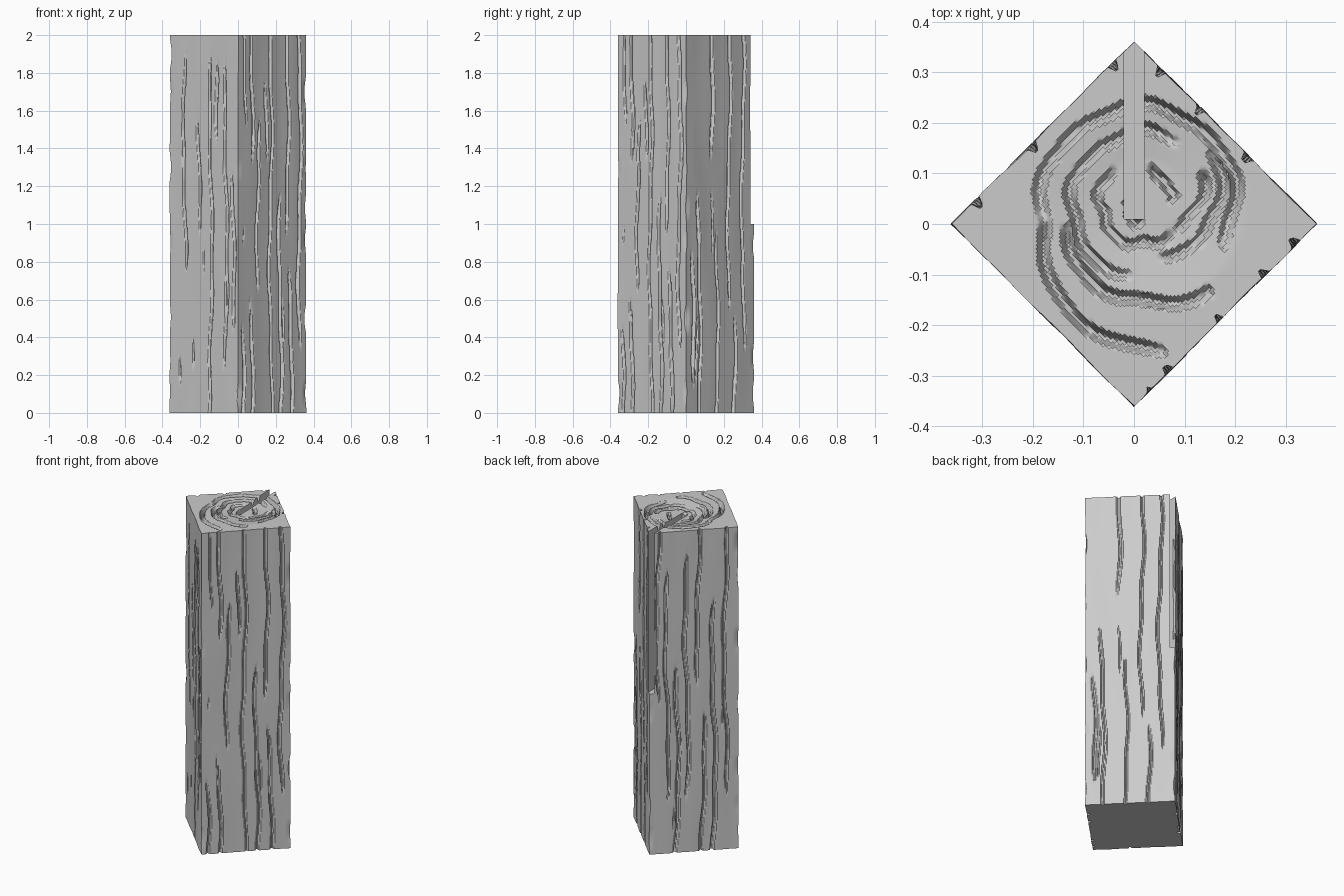
import bpy, bmesh, math, random
from mathutils import Vector, noise

random.seed(7)
cube = bpy.data.objects.get("Cube")
if cube:
    bpy.data.objects.remove(cube)

HALF, HEIGHT = 0.258, 2.0
COLS, ROWS = 96, 150

wood = bpy.data.materials.new("weathered_grey")
wood.use_nodes = True
grey = (0.6, 0.6, 0.6, 1)
wood.diffuse_color = grey
wood.node_tree.nodes["Principled BSDF"].inputs["Base Color"].default_value = grey

# Main cracks on each side: position across the side, lower end, upper end
CRACKS = {
    "front_right": [(.07, 0, .5), (.2, 1.3, 2), (.2, 0, .6), (.3, .6, 1.6), (.4, 1.3, 1.8),
                    (.48, 0, 2), (.62, 0, 1.2), (.72, .9, 2), (.77, 0, .8), (.9, .3, 2)],
    "back_left": [(.9, .9, 2), (.8, .3, 1.8), (.69, 0, 1.2), (.58, .3, 1.9), (.45, 1, 2),
                  (.4, 0, .9), (.28, 0, 1.6), (.15, .3, 2)],
    "back_right": [(.63, 1.3, 2), (.37, .5, 2), (.17, .3, 2), (.8, 0, 1.2), (.55, 0, 1),
                   (.3, 0, .55), (.9, .1, .9)],
    "front_left": [(.22, .7, 1.95), (.17, .1, .35), (.43, .9, 1.6), (.6, 0, 1.95),
                   (.7, 1.4, 1.9), (.82, .2, 1.9), (.92, .4, 1.3)],
}
EXTRA = {"front_right": 6, "back_left": 5, "back_right": 2, "front_left": 4}

# Growth rings on the end: start angle, end angle, start radius, end radius
RINGS = [(-30, 190, .175, .205), (190, 278, .205, .3), (195, 308, .165, .213),
         (60, 260, .14, .145), (-75, 40, .105, .17), (125, 320, .09, .078),
         (320, 390, .078, .13), (0, 85, .05, .07), (170, 270, .03, .04)]


def along(index):
    return (2 * index / COLS - 1) * HALF


def groove(t):
    """Trench profile with sloping walls and a flat floor."""
    return max(0.0, min(1.0, 1.8 * (1 - abs(t))))


def carve_side(name, seed):
    """Depth of the carved grain over one side, as a table [column][row]."""
    cracks = [(c, random.uniform(.009, .013), random.uniform(.016, .024)) for c in CRACKS[name]]
    for _ in range(EXTRA[name]):
        low = random.uniform(0, 1.5)
        crack = (random.uniform(.06, .94), low, low + random.uniform(.2, .6))
        cracks.append((crack, .007, .012))
    phases = [random.uniform(-.5, .5) for _ in cracks]
    table = [[0.0] * (ROWS + 1) for _ in range(COLS + 1)]
    for row in range(ROWS + 1):
        z = HEIGHT * row / ROWS
        active = []
        for ((pos, low, high), width, depth), phase in zip(cracks, phases):
            # Cracks taper out unless they run off an end of the post
            start = 1 if low <= 0 else (z - low) / .15
            end = 1 if high >= HEIGHT else (high - z) / .15
            taper = min(1, start, end)
            if taper > 0:
                sway = .011 * math.sin(4.5 * z + seed + phase) + .005 * math.sin(13 * z + phase * 6)
                active.append(((2 * pos - 1) * HALF + sway, width * (.45 + .55 * taper), depth * taper))
        for col in range(COLS + 1):
            x = along(col)
            d = max((dep * groove((x - c) / w) for c, w, dep in active), default=0)
            # Broad wear, with chips along the corners
            wear = .004 * (1 + noise.noise(Vector((x * 9, z * 2, seed * 5))))
            edge = max(0, 1 - (HALF - abs(x)) / .03)
            side = 1 if x > 0 else 0
            chip = max(0, noise.noise(Vector((side * 7, z * 5, seed * 3))) - .15)
            table[col][row] = max(d, wear * .8 + .03 * chip * edge)
    return table


def carve_end():
    """Depth of the growth rings over the top end."""
    table = [[0.0] * (COLS + 1) for _ in range(COLS + 1)]
    for i in range(COLS + 1):
        for j in range(COLS + 1):
            u, v = along(i), along(j)
            x, y = (u + v) / math.sqrt(2) - .02, (v - u) / math.sqrt(2) - .04
            r, angle = math.hypot(x, y), math.degrees(math.atan2(y, x))
            wobble = .005 * math.sin(math.radians(angle * 5)) + .003 * math.sin(math.radians(angle * 9))
            d = .012 * groove(r / .2) if r < .2 else 0
            for a0, a1, r0, r1 in RINGS:
                t = ((angle - a0) % 360) / (a1 - a0)
                if t <= 1:
                    taper = min(1, .3 + 6 * min(t, 1 - t))
                    centre = r0 + (r1 - r0) * t + wobble
                    d = max(d, .032 * taper * groove((r - centre) / .013))
            table[i][j] = d
    return table


right = carve_side("front_right", 1)
left = carve_side("back_left", 2)
back = carve_side("back_right", 3)
front = carve_side("front_left", 4)
top = carve_end()

# Post: a box of fine panels pushed in by the carving
bm = bmesh.new()
cache = {}


def vert(i, j, k):
    if (i, j, k) not in cache:
        u = min(max(along(i), left[j][k] - HALF), HALF - right[j][k])
        v = min(max(along(j), front[i][k] - HALF), HALF - back[i][k])
        z = HEIGHT * k / ROWS
        if k == ROWS:
            z -= top[i][j]
        cache[i, j, k] = bm.verts.new(((u + v) / math.sqrt(2), (v - u) / math.sqrt(2), z))
    return cache[i, j, k]


span = range(COLS)
outline = ([(i, 0) for i in span] + [(COLS, j) for j in span]
           + [(COLS - i, COLS) for i in span] + [(0, COLS - j) for j in span])
for a, b in zip(outline, outline[1:] + outline[:1]):
    for k in range(ROWS):
        bm.faces.new((vert(*a, k), vert(*b, k), vert(*b, k + 1), vert(*a, k + 1)))
for i in span:
    for j in span:
        quad = [(i, j), (i + 1, j), (i + 1, j + 1), (i, j + 1)]
        bm.faces.new([vert(*p, ROWS) for p in quad])
        bm.faces.new([vert(*p, 0) for p in reversed(quad)])
bmesh.ops.remove_doubles(bm, verts=bm.verts, dist=1e-5)
bmesh.ops.dissolve_degenerate(bm, edges=bm.edges, dist=1e-5)
bmesh.ops.recalc_face_normals(bm, faces=bm.faces)
mesh = bpy.data.meshes.new("wooden_post")
bm.to_mesh(mesh)
bm.free()
mesh.materials.append(wood)
post = bpy.data.objects.new("wooden_post", mesh)
bpy.context.collection.objects.link(post)

# Slot sawn into the upper half, from the heart to the back corner
bpy.ops.mesh.primitive_cube_add(size=1, location=(0, .26, 1.6))
cutter = bpy.context.object
cutter.name = "slot_cutter"
cutter.scale = (.04, .5, 1.2)
cutter.hide_render = True
cutter.data.materials.append(wood)
slot = post.modifiers.new("slot", "BOOLEAN")
slot.operation, slot.solver, slot.object = "DIFFERENCE", "EXACT", cutter

bpy.ops.object.select_all(action="DESELECT")
post.select_set(True)
bpy.context.view_layer.objects.active = post
bpy.ops.object.modifier_apply(modifier="slot")
bpy.data.objects.remove(cutter)
bpy.ops.object.shade_smooth_by_angle(angle=math.radians(30))
